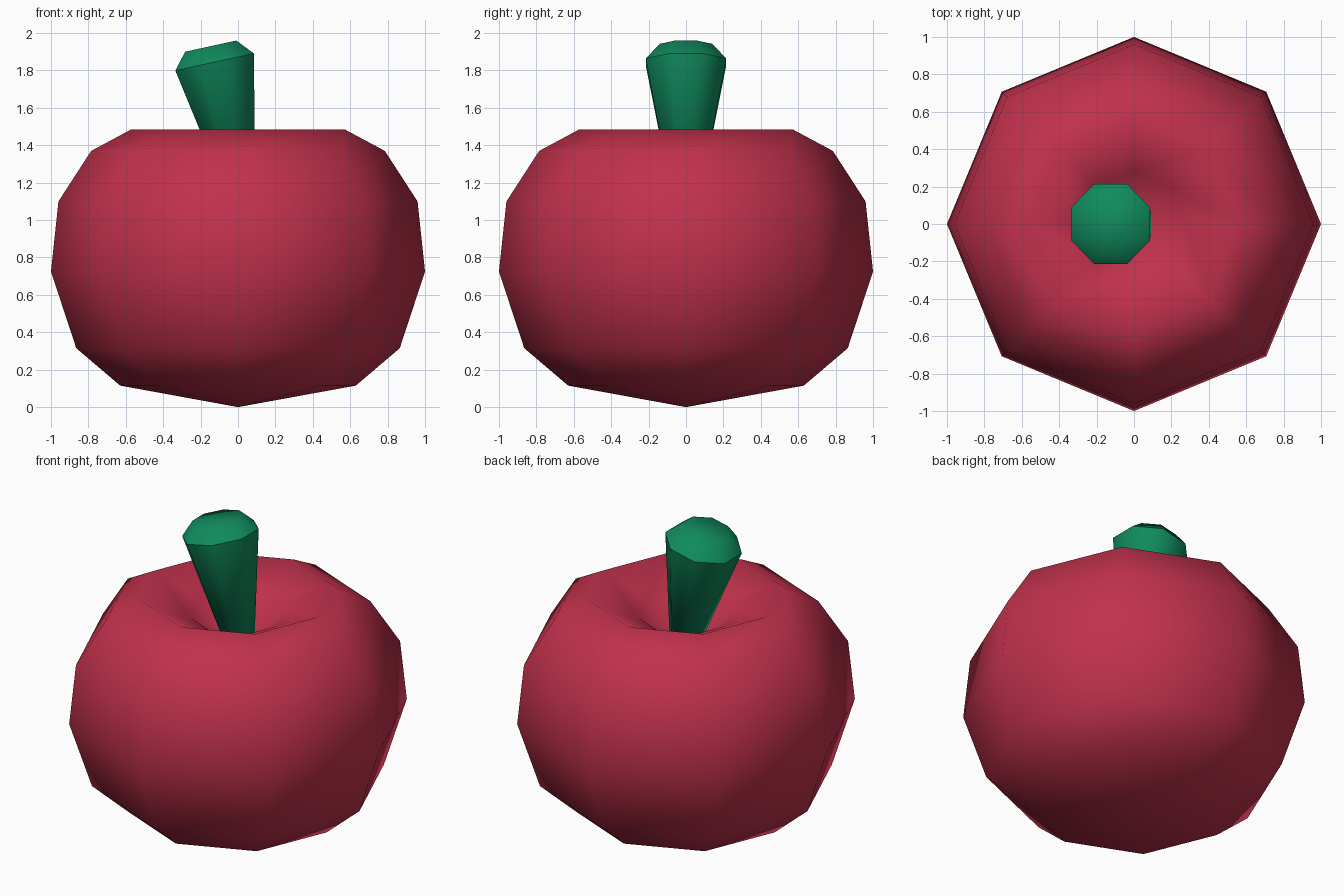
import bpy, bmesh, math
from mathutils import Vector, Matrix

if "Cube" in bpy.data.objects:
    bpy.data.objects.remove(bpy.data.objects["Cube"])

SIDES = 8


def material(name, rgb):
    m = bpy.data.materials.new(name)
    m.diffuse_color = (*rgb, 1)
    m.use_nodes = True
    m.node_tree.nodes["Principled BSDF"].inputs["Base Color"].default_value = m.diffuse_color
    return m


def ring(bm, radius, centre, turn=0.0, tilt=0.0):
    """Octagonal ring, turned about z and tilted about y."""
    rot = Matrix.Rotation(tilt, 3, 'Y')
    out = []
    for i in range(SIDES):
        a = turn + i * math.tau / SIDES
        p = Vector((radius * math.cos(a), radius * math.sin(a), 0))
        out.append(bm.verts.new(rot @ p + Vector(centre)))
    return out


def bridge(bm, lower, upper):
    for i in range(SIDES):
        j = (i + 1) % SIDES
        bm.faces.new((lower[i], lower[j], upper[j], upper[i]))


def fan(bm, loop, z, up):
    tip = bm.verts.new((0, 0, z))
    for i in range(SIDES):
        a, b = loop[i], loop[(i + 1) % SIDES]
        bm.faces.new((a, b, tip) if up else (b, a, tip))


def finish(bm, name, mat):
    for f in bm.faces:
        f.smooth = True
    mesh = bpy.data.meshes.new(name)
    bm.to_mesh(mesh)
    bm.free()
    mesh.materials.append(mat)
    obj = bpy.data.objects.new(name, mesh)
    bpy.context.collection.objects.link(obj)


# Fruit body: revolved profile with a pointed bottom and a dimpled top
bm = bmesh.new()
profile = [(0.63, 0.115), (0.865, 0.315), (1.0, 0.725), (0.96, 1.10),
           (0.785, 1.37), (0.57, 1.485), (0.28, 1.35)]
rings = [ring(bm, r, (0, 0, z)) for r, z in profile]
for a, b in zip(rings, rings[1:]):
    bridge(bm, a, b)
fan(bm, rings[0], 0.0, False)
fan(bm, rings[-1], 1.10, True)
finish(bm, "fruit_body", material("apple red", (0.53, 0.031, 0.072)))

# Stem: leaning octagonal taper, widening upward to a bevelled cap
bm = bmesh.new()
turn = math.pi / SIDES
tilt = -math.radians(12.3)
k = 1 / math.cos(turn)
base = ring(bm, 0.08 * k, (0.012, 0, 1.15), turn)
head = ring(bm, 0.215 * k, (-0.125, 0, 1.845), turn, tilt)
cap = ring(bm, 0.14 * k, (-0.146, 0, 1.93), turn, tilt)
bridge(bm, base, head)
bridge(bm, head, cap)
bm.faces.new(cap)
bm.faces.new(base[::-1])
for i in range(SIDES):
    bm.edges.get((head[i], head[(i + 1) % SIDES])).smooth = False
finish(bm, "stem", material("stem green", (0.005, 0.255, 0.11)))
